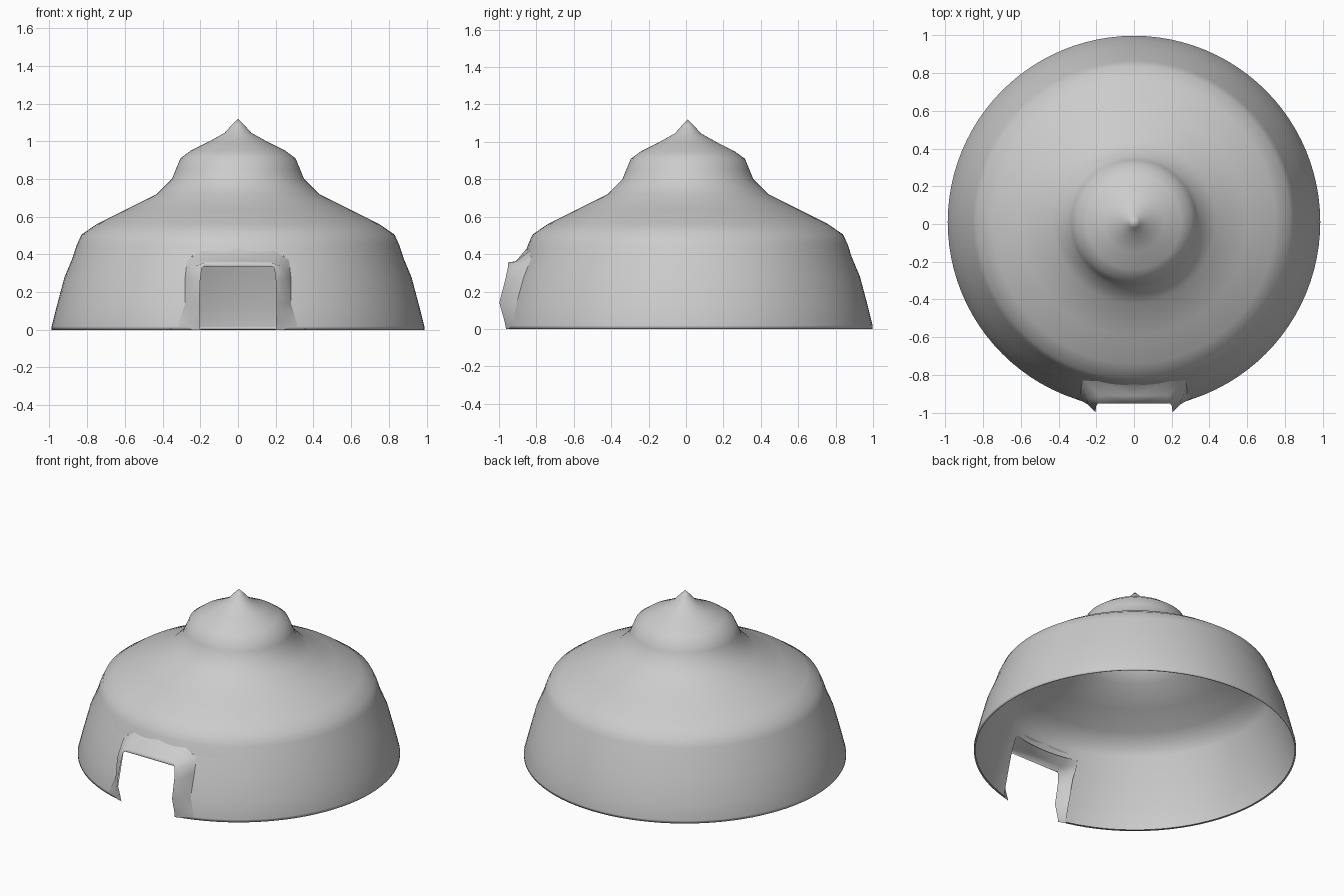
import bpy, bmesh, math
from mathutils import Vector

if "Cube" in bpy.data.objects:
    bpy.data.objects.remove(bpy.data.objects["Cube"], do_unlink=True)

CENTRE_Y = 0.01
PROFILE = [(0.978, 0.003), (0.988, 0), (0.988, 0.018), (0.96, 0.13), (0.92, 0.28),
           (0.878, 0.38), (0.855, 0.45), (0.83, 0.505), (0.75, 0.56), (0.6, 0.635),
           (0.43, 0.72), (0.35, 0.8), (0.33, 0.85), (0.305, 0.91), (0.25, 0.95),
           (0.16, 0.995), (0.07, 1.045), (0.03, 1.09), (0, 1.12)]

clay = bpy.data.materials.new("plain grey")
clay.use_nodes = True
GREY = (0.6, 0.6, 0.6, 1)
clay.diffuse_color = GREY
clay.node_tree.nodes["Principled BSDF"].inputs["Base Color"].default_value = GREY


def finish(name, bm):
    mesh = bpy.data.meshes.new(name)
    bm.to_mesh(mesh)
    bm.free()
    for face in mesh.polygons:
        face.use_smooth = True
    mesh.materials.append(clay)
    obj = bpy.data.objects.new(name, mesh)
    bpy.context.collection.objects.link(obj)
    return obj


def wall_point(x, z):
    """Point on the front of the dome at the given x and height."""
    for (r0, z0), (r1, z1) in zip(PROFILE[1:], PROFILE[2:]):
        if z0 <= z <= z1:
            r = r0 + (r1 - r0) * (z - z0) / (z1 - z0)
            return Vector((x, CENTRE_Y - math.sqrt(r * r - x * x), z))


# Domed shell, one thin open sheet turned from the profile
bm = bmesh.new()
chain = [bm.verts.new((r, 0, z)) for r, z in PROFILE]
edges = [bm.edges.new(pair) for pair in zip(chain, chain[1:])]
bmesh.ops.spin(bm, geom=chain + edges, cent=(0, 0, 0), axis=(0, 0, 1),
               angle=2 * math.pi, steps=96, use_merge=True)
bmesh.ops.remove_doubles(bm, verts=bm.verts, dist=0.0005)
bmesh.ops.translate(bm, verts=bm.verts, vec=(0, CENTRE_Y, 0))

# Doorway hole
HALF, TOP = 0.245, 0.39
for spot, normal in (((HALF, 0, 0), (1, 0, 0)), ((-HALF, 0, 0), (1, 0, 0)),
                     ((0, 0, TOP), (0, 0, 1))):
    near = [f for f in bm.faces if f.calc_center_median().y < -0.7
            and abs(f.calc_center_median().x) < 0.4 and f.calc_center_median().z < 0.5]
    geom = set(near) | {e for f in near for e in f.edges} | {v for f in near for v in f.verts}
    bmesh.ops.bisect_plane(bm, geom=list(geom), plane_co=spot, plane_no=normal)
hole = [f for f in bm.faces if f.calc_center_median().y < 0
        and abs(f.calc_center_median().x) < HALF and f.calc_center_median().z < TOP]
bmesh.ops.delete(bm, geom=hole, context="FACES")
bmesh.ops.recalc_face_normals(bm, faces=bm.faces)
if max(bm.faces, key=lambda f: f.calc_center_median().x).normal.x < 0:
    bmesh.ops.reverse_faces(bm, faces=bm.faces)
finish("dome_shell", bm)

# Flared door surround: half a strip from wall to opening, mirrored
wall = [wall_point(x, z) for x, z in ((0.37, 0), (0.31, 0.04), (0.28, 0.14),
                                      (0.28, 0.28), (0.27, 0.37), (0.19, 0.42), (0, 0.43))]
middle = [(0.25, -0.945, 0), (0.25, -0.95, 0.04), (0.248, -0.955, 0.14),
          (0.25, -0.935, 0.27), (0.235, -0.925, 0.335), (0.18, -0.91, 0.36), (0, -0.91, 0.362)]
edge = [(0.2, -0.962, 0), (0.202, -0.97, 0.04), (0.205, -0.998, 0.14),
        (0.2, -0.965, 0.27), (0.192, -0.952, 0.33), (0.18, -0.952, 0.355), (0, -0.952, 0.355)]
bm = bmesh.new()
loops = [[bm.verts.new(p) for p in loop] for loop in (wall, middle, edge)]
for a, b in zip(loops, loops[1:]):
    for i in range(len(a) - 1):
        bm.faces.new((a[i], a[i + 1], b[i + 1], b[i]))
# Short turned-down lip over the opening
lip = [bm.verts.new(p) for p in ((0.18, -0.945, 0.335), (0, -0.945, 0.335))]
bm.faces.new((loops[2][5], loops[2][6], lip[1], lip[0]))
bm.faces.new((loops[2][4], loops[2][5], lip[0]))
bmesh.ops.recalc_face_normals(bm, faces=bm.faces)
bm.faces.ensure_lookup_table()
if bm.faces[5].normal.z < 0:
    bmesh.ops.reverse_faces(bm, faces=bm.faces)
surround = finish("door_surround", bm)
mirror = surround.modifiers.new("mirror", "MIRROR")
mirror.use_clip = True
